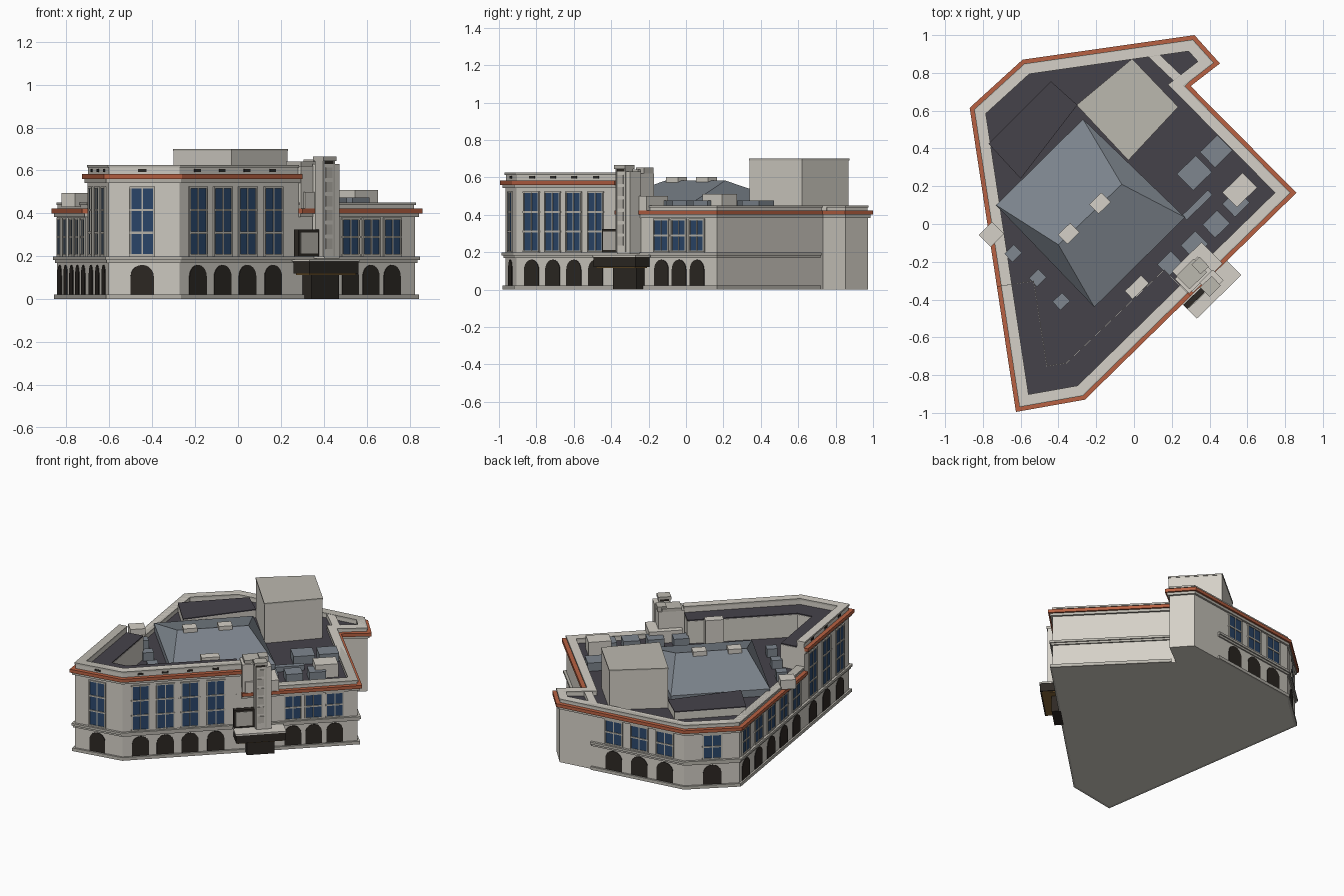
import bpy, bmesh, math
from mathutils import Vector as V, Matrix

if "Cube" in bpy.data.objects:
    bpy.data.objects.remove(bpy.data.objects["Cube"])

COL = {"wall": (.66, .63, .57), "trim": (.50, .48, .43), "orange": (.48, .12, .055),
       "roof": (.06, .055, .068), "glass": (.21, .24, .275), "blue": (.025, .065, .15),
       "dark": (.027, .022, .018), "amber": (.25, .14, .04)}
MATS = {}
for k, c in COL.items():
    MATS[k] = bpy.data.materials.new(k)
    MATS[k].diffuse_color = (*c, 1)
PARTS = {}

def part(name, mat):
    return PARTS.setdefault(name, (bmesh.new(), mat))[0]

def box(name, mat, M, lo, hi):
    bm = part(name, mat)
    lo, hi = V(lo), V(hi)
    S = Matrix.Translation((lo + hi) / 2) @ Matrix.Diagonal((*(hi - lo), 1))
    bmesh.ops.create_cube(bm, size=1, matrix=M @ S)

def extrude(name, mat, pts, vec):
    bm = part(name, mat)
    a = [bm.verts.new(p) for p in pts]
    b = [bm.verts.new(V(p) + V(vec)) for p in pts]
    n = len(a)
    bm.faces.new(a[::-1])
    bm.faces.new(b)
    for i in range(n):
        bm.faces.new((a[i], a[(i + 1) % n], b[(i + 1) % n], b[i]))

def prism(name, mat, poly, z0, z1):
    extrude(name, mat, [(p[0], p[1], z0) for p in poly], (0, 0, z1 - z0))

def offset(pts, d, closed):
    """Shift a counter-clockwise outline inward with mitred corners."""
    P, n, out = [V(p) for p in pts], len(pts), []
    for i in range(n):
        dirs = []
        if closed or i > 0:
            dirs.append((P[i] - P[i - 1]).normalized())
        if closed or i < n - 1:
            dirs.append((P[(i + 1) % n] - P[i]).normalized())
        ns = [V((-e.y, e.x)) for e in dirs]
        m = sum(ns, V((0, 0))).normalized()
        out.append(P[i] + m * (d / m.dot(ns[0])))
    return out

def band(name, mat, pts, d0, d1, z0, z1):
    bm = part(name, mat)
    o, i = offset(pts, d0, False), offset(pts, d1, False)
    rings = [[bm.verts.new((*p, z)) for p, z in ((a, z0), (b, z0), (b, z1), (a, z1))]
             for a, b in zip(o, i)]
    for r, s in zip(rings, rings[1:]):
        for k in range(4):
            bm.faces.new((r[k], r[(k + 1) % 4], s[(k + 1) % 4], s[k]))
    bm.faces.new(rings[0])
    bm.faces.new(rings[-1][::-1])

ROT = .774  # direction of the entrance facade
def rbox(name, mat, x, y, sx, sy, z0, z1, rot=ROT):
    M = Matrix.Translation((x, y, 0)) @ Matrix.Rotation(rot, 4, 'Z')
    box(name, mat, M, (-sx / 2, -sy / 2, z0), (sx / 2, sy / 2, z1))

# Eave outline, counter-clockwise
S0, SW, S1, E, N0, N1, N2 = (-.625, -.995), (-.87, .615), (-.26, -.93), (.86, .165), (.30, .73), (.455, .85), (.32, 1.0)
NW = (-.59, .87)
A, D = (-.726, -.33), (.30, -.382)      # ends of the tall wing
low = [D, E, N0, N1, N2, NW, SW, A]
tall = [A, S0, S1, D]
ledge = [(.08, .966), NW, SW, S0, S1, E, N0]

# Main bodies and flat roofs
foot = offset([S0, S1, E, N0, N1, N2, NW, SW], .025, True)
prism("main_walls", "wall", foot, 0, .41)
prism("low_roof", "roof", offset(foot, .03, True), .41, .416)
wing = offset(tall, .025, False) + [V(p) for p in ((.16, -.24), (-.36, -.735), (-.46, -.75), (-.53, -.30))]
prism("tall_wing_walls", "wall", wing, .41, .575)
prism("tall_wing_roof", "roof", offset(wing, .003, True), .575, .582)

# Cornices, parapets and ledges
for pts, z, top in ((low, .40, .45), (tall, .56, .625)):
    band("orange_eave", "orange", pts, 0, .035, z, z + .023)
    band("eave_moulding", "trim", pts, .012, .035, z - .018, z)
    band("parapet", "wall", pts, .028, .078, z + .01, top)
    band("parapet_cap", "trim", pts, .022, .08, top - .012, top)
band("string_course", "trim", ledge, .008, .03, .182, .198)
band("string_course", "trim", ledge, .016, .03, .168, .182)
band("plinth", "trim", ledge, .012, .03, 0, .022)
rbox("corner_parapet", "wall", .175, .825, .27, .05, .41, .448, math.atan2(-.2, .21))

# Window bays: local x along wall, -y outward
def bay(p, q, t, w, high):
    p, q = V(p), V(q)
    d = (q - p).normalized()
    n = V((-d.y, d.x))
    c = p + (q - p) * t + n * .025
    M = Matrix(((d.x, n.x, 0, c.x), (d.y, n.y, 0, c.y), (0, 0, 1, 0), (0, 0, 0, 1)))
    h, z0, z1 = w / 2, .205, .52 if high else .375
    box("window_glass", "blue", M, (-h, -.003, z0), (h, .01, z1))
    box("window_bars", "trim", M, (-.003, -.007, z0), (.003, 0, z1))
    rows = 3 if high else 2
    for k in range(rows + 1):
        z = z0 + (z1 - z0) * k / rows
        box("window_bars", "trim", M, (-h - .005, -.008, z - .005), (h + .005, 0, z + .005))
    for s in (-h, h):
        box("window_bars", "trim", M, (s - .004, -.008, z0), (s + .004, 0, z1))
    arc = [(h * math.cos(a), .16 - h + h * math.sin(a)) for a in [math.pi * k / 10 for k in range(11)]]
    prof = [(-h, .023), (h, .023)] + arc
    extrude("arched_openings", "dark", [M @ V((x, .008, z)) for x, z in prof], -n.to_3d() * .012)
    if high:
        box("parapet_vents", "dark", M, (-.02, -.001, .593), (.02, .01, .606))

for t in (.08, .183, .286, .393):
    bay(S1, E, t, .112, True)
for t in (.714, .80, .888):
    bay(S1, E, t, .108, False)
bay(S0, S1, .5, .11, True)
for k in range(5):
    bay(SW, S0, .065 + .112 * k, .11, False)
for t in (.66, .78, .90):
    bay(SW, S0, t, .11, True)
bay(NW, SW, .5, .12, False)
for t in (.44, .64, .84):
    bay(N2, NW, t, .12, False)

# Penthouse block and rear left roof block
prism("penthouse", "wall", [(-.03, .34), (.23, .62), (-.01, .87), (-.30, .63)], .41, .69)
prism("penthouse_cap", "trim", [(-.03, .337), (.234, .62), (-.01, .875), (-.304, .63)], .69, .70)
block = [(-.60, .24), (-.30, .63), (-.44, .755), (-.77, .425)]
prism("rear_block", "wall", block, .41, .468)
prism("rear_block_roof", "roof", block, .468, .475)

# Hipped glass roof
base = [(.27, .035), (-.27, .555), (-.73, .10), (-.21, -.44)]
prism("glass_roof_curb", "glass", base, .41, .465)
bm = part("glass_roof", "glass")
a, b, c, d = [bm.verts.new((*p, .465)) for p in base]
r, s = bm.verts.new((-.065, .21, .583)), bm.verts.new((-.40, -.11, .583))
for f in ((a, b, r), (b, c, s, r), (c, d, s), (d, a, r, s), (d, c, b, a)):
    bm.faces.new(f)

# Rooftop units
for x, y in ((-.18, .11), (-.345, -.05)):
    rbox("ridge_vents", "wall", x, y, .09, .07, .55, .602)
for x, y, w in ((.435, .385, .13), (.32, .27, .14), (.54, .11, .11), (.435, 0, .11), (.32, -.11, .11),
                (.19, -.21, .10), (-.64, -.155, .07), (-.51, -.285, .07), (-.385, -.41, .07)):
    rbox("roof_skylights", "glass", x, y, w, w * .88, .41, .475)
rbox("roof_unit", "wall", .56, .18, .15, .11, .41, .51)
rbox("roof_unit", "wall", .015, -.335, .12, .06, .41, .60)
rbox("roof_unit", "wall", -.755, -.055, .10, .09, .43, .495)
rbox("roof_duct", "glass", .335, .10, .19, .035, .41, .45)

# Entrance tower with lit panes
rbox("tower_base", "wall", .335, -.23, .22, .16, .40, .50)
rbox("tower_block", "wall", .315, -.27, .17, .11, .40, .62)
rbox("tower_block_cap", "trim", .305, -.265, .13, .10, .62, .642)
rbox("tower_block_cap", "trim", .35, -.22, .06, .07, .62, .652)
rbox("tower_shaft", "wall", .41, -.305, .10, .08, .19, .63)
n = V((math.sin(ROT), -math.cos(ROT)))
f = V((.405, -.33))
rbox("tower_fin", "dark", f.x, f.y, .066, .05, .20, .65)
rbox("tower_cap", "trim", f.x, f.y, .085, .07, .645, .665)
u = V((math.cos(ROT), math.sin(ROT)))
for sgn in (-1, 1):
    g = f + u * (sgn * .034)
    rbox("tower_fin_edges", "trim", g.x, g.y, .008, .055, .20, .65)
for k in range(6):
    g = f + n * .026
    rbox("tower_panes", "trim", g.x, g.y, .042, .008, .235 + .066 * k, .283 + .066 * k)

# Marquee canopy, doors and sign board
rbox("marquee", "dark", .41, -.345, .32, .105, .12, .175)
rbox("marquee_top", "wall", .41, -.345, .33, .115, .175, .186)
rbox("marquee_soffit", "amber", .41, -.345, .30, .09, .114, .12)
rbox("entrance_doors", "dark", .385, -.305, .18, .06, 0, .115)
rbox("sign_frame", "dark", .32, -.392, .135, .03, .198, .325)
g = V((.32, -.392)) + n * .015
rbox("sign_panel", "trim", g.x, g.y, .11, .008, .212, .311)

# Turn every collected part into an object
for name, (bm, mat) in PARTS.items():
    bmesh.ops.recalc_face_normals(bm, faces=bm.faces[:])
    me = bpy.data.meshes.new(name)
    bm.to_mesh(me)
    bm.free()
    me.materials.append(MATS[mat])
    bpy.context.collection.objects.link(bpy.data.objects.new(name, me))

for m in bpy.data.materials:
    if m.users and not m.is_grease_pencil:
        m.use_nodes = True
        m.node_tree.nodes["Principled BSDF"].inputs["Base Color"].default_value = m.diffuse_color
